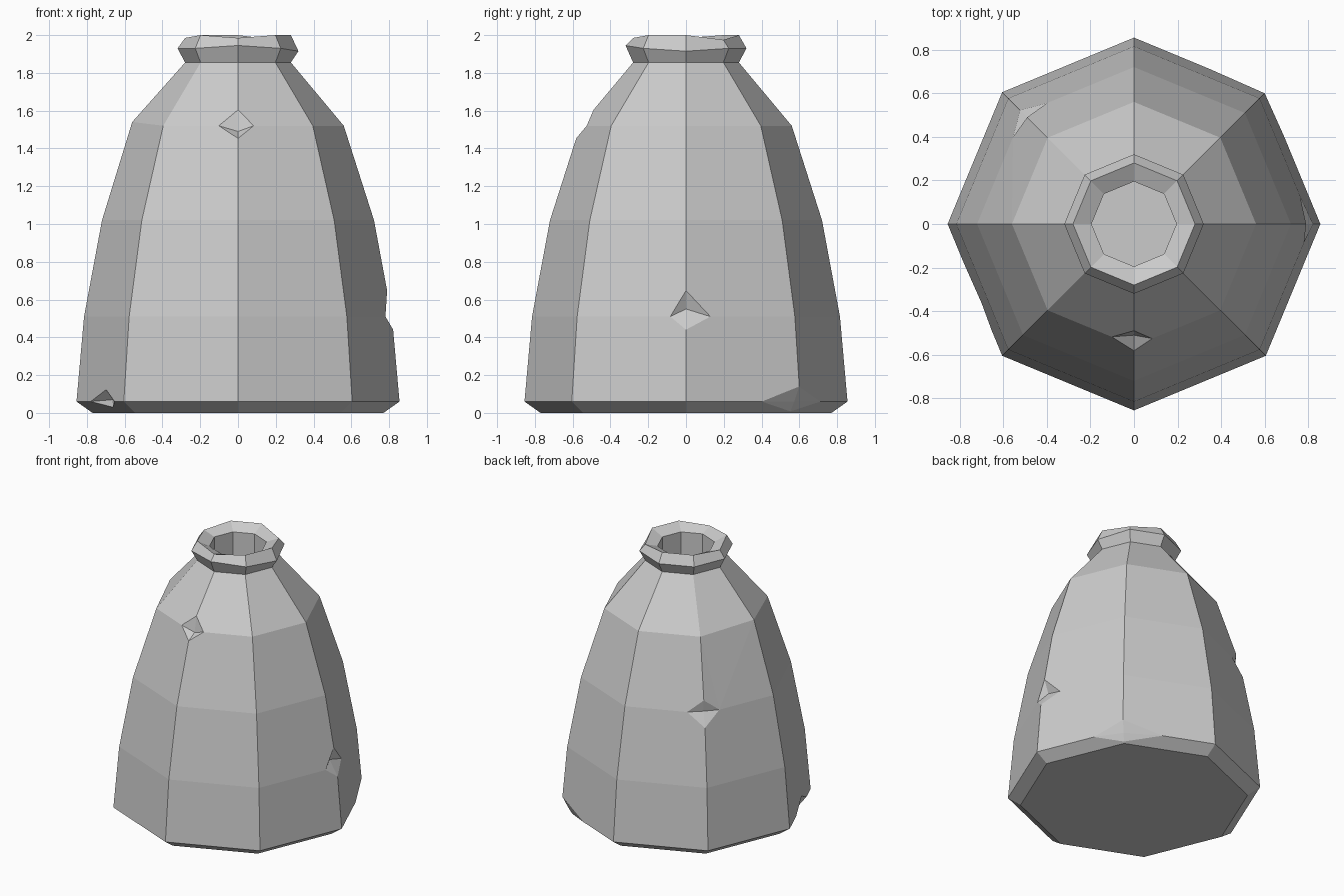
import bpy, bmesh
from math import cos, sin, pi
from mathutils import Vector

cube = bpy.data.objects.get("Cube")
if cube:
    bpy.data.objects.remove(cube, do_unlink=True)

SIDES = 8
# Radius and height of each ring: base, belly, shoulder, neck, lip, mouth, inside
PROFILE = [(0.77, 0), (0.855, 0.06), (0.815, 0.51), (0.72, 1.02), (0.56, 1.52),
           (0.28, 1.855), (0.32, 1.93), (0.28, 2.0), (0.195, 1.955), (0.195, 1.5)]
BASE_EDGE, BELLY, WAIST, SHOULDER, LIP, RIM = 1, 2, 3, 4, 6, 7

bm = bmesh.new()
rings = [[bm.verts.new((r * cos(2 * pi * k / SIDES), r * sin(2 * pi * k / SIDES), z))
          for k in range(SIDES)] for r, z in PROFILE]
for low, high in zip(rings, rings[1:]):
    for k in range(SIDES):
        n = (k + 1) % SIDES
        bm.faces.new((low[k], low[n], high[n], high[k]))
bm.faces.new(rings[0][::-1])
bm.faces.new(rings[-1])

# Slightly uneven hand-worked lip and shoulder
for ring, k, dz in [(LIP, 0, -0.015), (LIP, 6, 0.015), (RIM, 4, -0.015),
                    (RIM, 6, -0.015), (RIM, 1, -0.025), (SHOULDER, 4, 0.02)]:
    rings[ring][k].co.z += dz


def dent(ring, k, up, down, before, after, depth, dz=0):
    """Cut a ring of points around one corner, then push the corner inward."""
    v = rings[ring][k]
    sizes = [(rings[ring + 1][k], up), (rings[ring][k - 1], before),
             (rings[ring - 1][k], down), (rings[ring][(k + 1) % SIDES], after)]
    cuts = []
    for other, size in sizes:
        edge = bm.edges.get((v, other))
        cuts.append(bmesh.utils.edge_split(edge, v, size / edge.calc_length())[1])
    for a, b in zip(cuts, cuts[1:] + cuts[:1]):
        face = next(f for f in v.link_faces if a in f.verts and b in f.verts)
        bmesh.utils.face_split(face, a, b)
    v.co -= Vector((v.co.x, v.co.y, 0)).normalized() * depth
    v.co.z += dz


# Small chip in the lower edge between two corners
a, b = rings[BASE_EDGE][4], rings[BASE_EDGE][5]
edge = bm.edges.get((a, b))
chip_a = bmesh.utils.edge_split(edge, a, 0.3)[1]
chip_b = bmesh.utils.edge_split(bm.edges.get((chip_a, b)), chip_a, 0.72)[1]
middle = bmesh.utils.edge_split(bm.edges.get((chip_a, chip_b)), chip_a, 0.6)[1]
for face in list(middle.link_faces):
    other = rings[BELLY][4] if rings[BELLY][4] in face.verts else rings[0][4]
    share = 0.14 if other is rings[BELLY][4] else 0.5
    tip = middle.co + (other.co - a.co) * share
    bmesh.utils.face_split(face, chip_a, chip_b, coords=[tip])
for face in list(middle.link_faces):
    tip = next(v for v in face.verts if v not in (chip_a, chip_b, middle))
    bmesh.utils.face_split(face, middle, tip)
middle.co += Vector((0.04, 0.02, 0.01))

# Dents on the corners of the body, and the broken base corner
dent(SHOULDER, 6, 0.11, 0.07, 0.11, 0.09, 0.05, -0.03)
dent(BELLY, 0, 0.14, 0.07, 0.09, 0.14, 0.06, 0.04)
dent(WAIST, 3, 0.09, 0.1, 0.12, 0.12, 0.04)
dent(BASE_EDGE, 1, 0.08, 0.09, 0.22, 0.28, 0.045)

bmesh.ops.triangulate(bm, faces=[f for f in bm.faces if len(f.verts) > 4 and f.normal.z > -0.95
                                 and f.calc_center_median().z > 0.001])
bmesh.ops.recalc_face_normals(bm, faces=bm.faces)
mesh = bpy.data.meshes.new("stone_jar")
bm.to_mesh(mesh)
bm.free()
jar = bpy.data.objects.new("stone_jar", mesh)
bpy.context.collection.objects.link(jar)

# Plain grey stone
grey = bpy.data.materials.new("stone_grey")
grey.use_nodes = True
colour = (0.6, 0.6, 0.6, 1)
grey.diffuse_color = colour
grey.node_tree.nodes["Principled BSDF"].inputs["Base Color"].default_value = colour
mesh.materials.append(grey)
